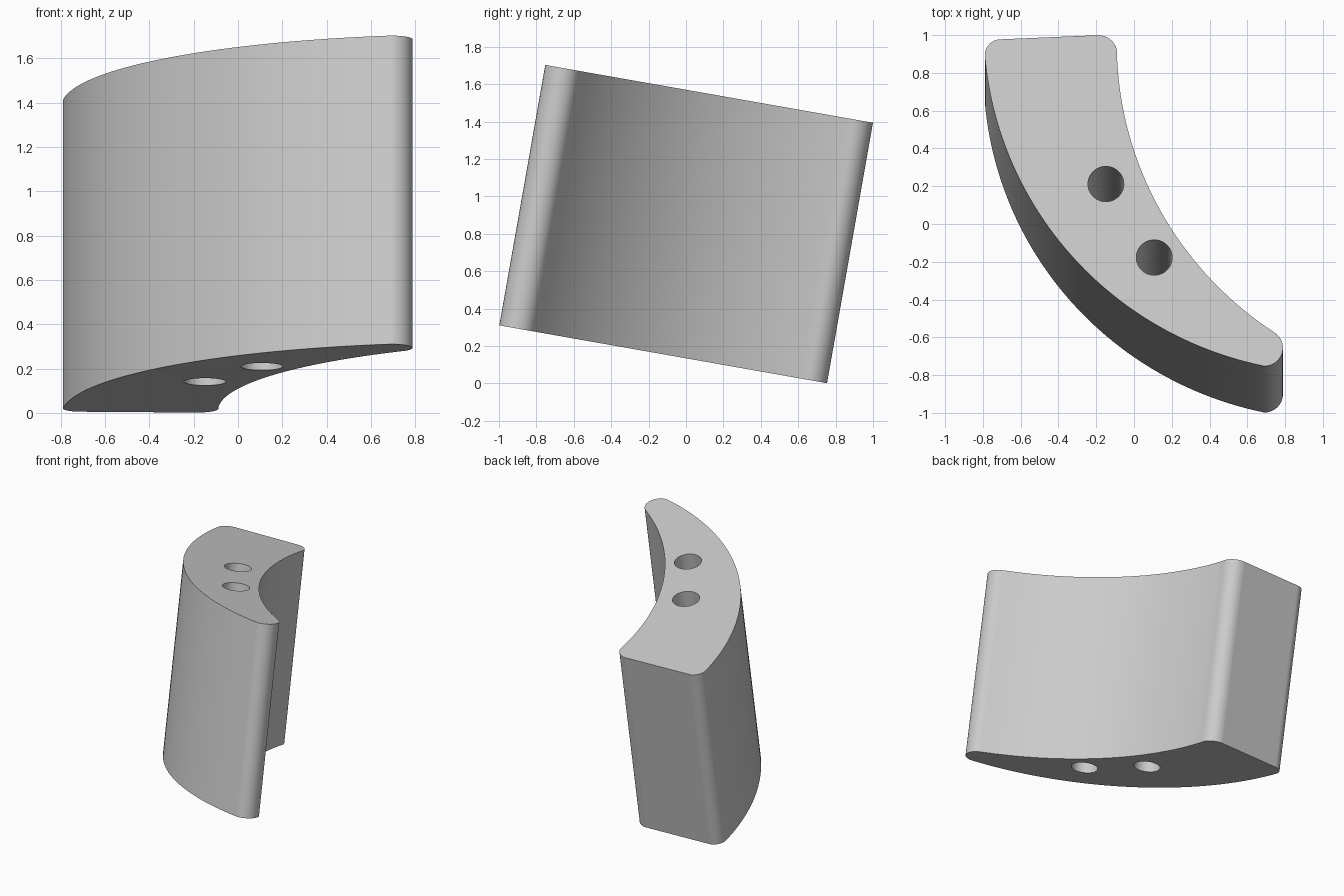
import bpy, bmesh, math
from mathutils import Vector

TILT = math.radians(10)
LENGTH = 1.414

if "Cube" in bpy.data.objects:
    bpy.data.objects.remove(bpy.data.objects["Cube"])


def arc(a, m, b, steps):
    """Points on the circular arc from a through m to b."""
    a, m, b = Vector(a), Vector(m), Vector(b)
    d = 2 * (a.x * (m.y - b.y) + m.x * (b.y - a.y) + b.x * (a.y - m.y))
    sa, sm, sb = a.dot(a), m.dot(m), b.dot(b)
    c = Vector(((sa * (m.y - b.y) + sm * (b.y - a.y) + sb * (a.y - m.y)) / d,
                (sa * (b.x - m.x) + sm * (a.x - b.x) + sb * (m.x - a.x)) / d))
    r = (a - c).length
    start = math.atan2(a.y - c.y, a.x - c.x)
    sweep = math.atan2(b.y - c.y, b.x - c.x) - start
    sweep = (sweep + math.pi) % math.tau - math.pi
    # take the long way round when the middle point lies there
    half = c + r * Vector((math.cos(start + sweep / 2), math.sin(start + sweep / 2)))
    if (half - m).length > r:
        sweep -= math.copysign(math.tau, sweep)
    return [c + r * Vector((math.cos(start + sweep * i / steps),
                            math.sin(start + sweep * i / steps)))
            for i in range(steps + 1)]


def circle(x, y, r, steps=48):
    return [Vector((x + r * math.cos(math.tau * i / steps),
                    y + r * math.sin(math.tau * i / steps))) for i in range(steps)]


def add_loop(bm, points):
    verts = [bm.verts.new((p.x, p.y, 0)) for p in points]
    for i, v in enumerate(verts):
        bm.edges.new((v, verts[(i + 1) % len(verts)]))


# Outline of the curved block: outer arc, rounded tip, inner arc, two rounded corners
A, D = (-0.79, 0.782), (0.69, -0.889)
E, F = (0.74, -0.706), (-0.09, 0.775)
outline = (arc(A, (-0.328, -0.299), D, 48)
           + arc(D, (0.788, -0.802), E, 14)[1:]
           + arc(E, (0.187, -0.134), F, 40)[1:]
           + arc(F, (-0.117, 0.86), (-0.19, 0.89), 10)[1:]
           + arc((-0.70, 0.868), (-0.765, 0.843), A, 10)[:-1])

bm = bmesh.new()
add_loop(bm, outline)
# Two holes running the full length
for x, y in ((-0.149, 0.09), (0.107, -0.305)):
    add_loop(bm, circle(x, y, 0.095))
bmesh.ops.triangle_fill(bm, edges=bm.edges[:], use_beauty=True)
ext = bmesh.ops.extrude_face_region(bm, geom=bm.faces[:])
top = [g for g in ext["geom"] if isinstance(g, bmesh.types.BMVert)]
bmesh.ops.translate(bm, verts=top, vec=(0, 0, LENGTH))
bmesh.ops.recalc_face_normals(bm, faces=bm.faces[:])

mesh = bpy.data.meshes.new("curved_block")
bm.to_mesh(mesh)
bm.free()
block = bpy.data.objects.new("curved_block", mesh)
bpy.context.collection.objects.link(block)

# Lean the block backwards
block.rotation_euler.x = -TILT
block.location = (0, -0.1225, 0.156)

# Plain grey
grey = bpy.data.materials.new("light_grey")
grey.use_nodes = True
colour = (0.6, 0.6, 0.6, 1)
grey.diffuse_color = colour
grey.node_tree.nodes["Principled BSDF"].inputs["Base Color"].default_value = colour
mesh.materials.append(grey)

# Smooth curved walls, sharp rims
bpy.ops.object.select_all(action="DESELECT")
block.select_set(True)
bpy.context.view_layer.objects.active = block
bpy.ops.object.shade_smooth_by_angle(angle=math.radians(30))

# The broad end wall stays flat
for face in mesh.polygons:
    if face.area > 0.5:
        face.use_smooth = False
